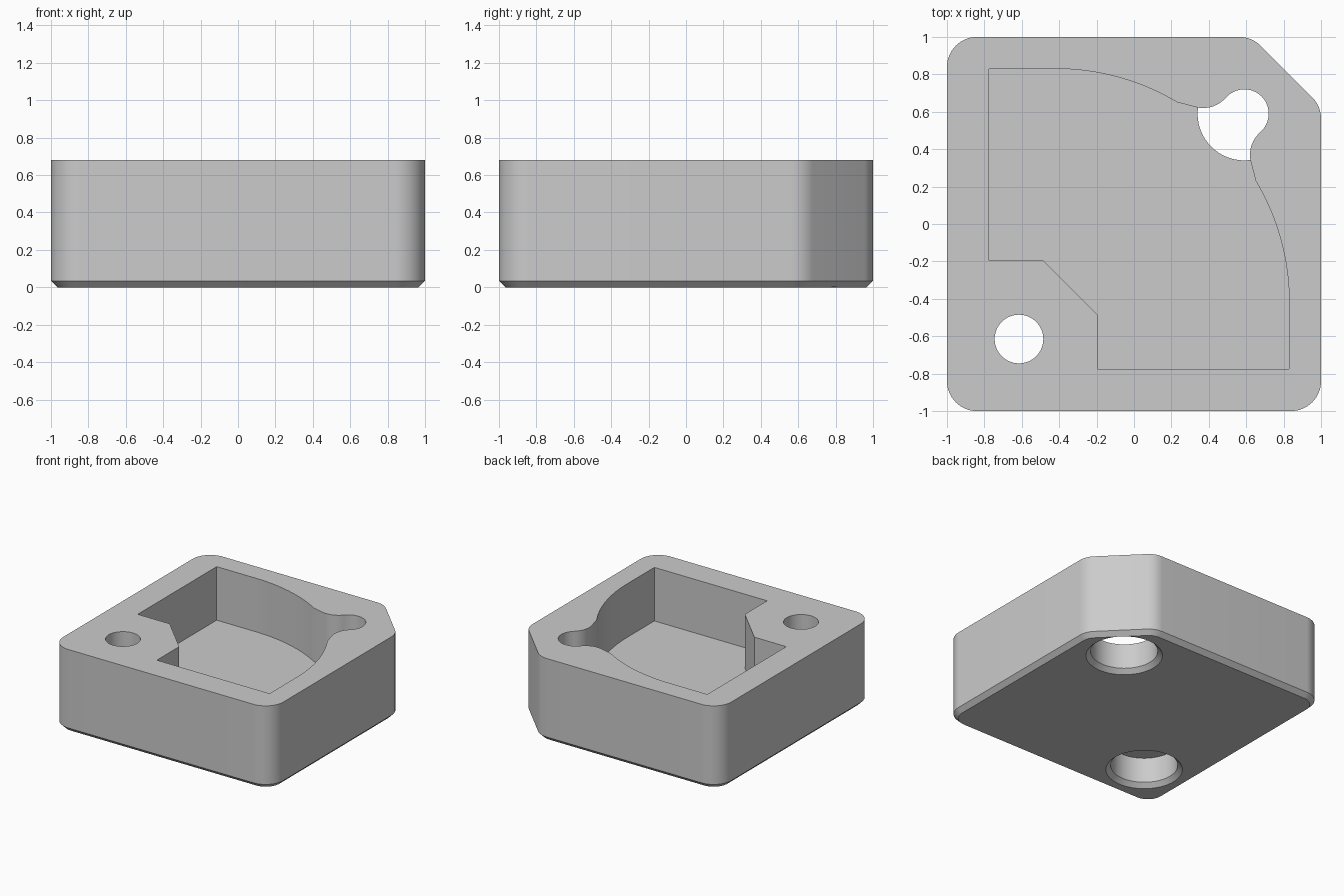
import bpy, bmesh
from math import sin, cos, radians

if "Cube" in bpy.data.objects:
    bpy.data.objects.remove(bpy.data.objects["Cube"], do_unlink=True)

HEIGHT, FLOOR, BEVEL, CORNER = 0.68, 0.24, 0.035, 0.16
HOLE_R, BORE_R = 0.13, 0.25

grey = bpy.data.materials.new("light grey")
grey.use_nodes = True
grey.diffuse_color = (0.6, 0.6, 0.6, 1)
grey.node_tree.nodes["Principled BSDF"].inputs["Base Color"].default_value = (0.6, 0.6, 0.6, 1)


def arc(cx, cy, r, a0, a1, n):
    """Points along an arc, angles in degrees, both ends included."""
    angles = [radians(a0 + (a1 - a0) * i / n) for i in range(n + 1)]
    return [(cx + r * cos(a), cy + r * sin(a)) for a in angles]


def circle(cx, cy, r):
    return arc(cx, cy, r, 0, 360, 64)[:-1]


def loft(name, *sections):
    """Closed solid through matching outlines, each given as (points, z)."""
    bm = bmesh.new()
    rings = [[bm.verts.new((x, y, z)) for x, y in pts] for pts, z in sections]
    for low, high in zip(rings, rings[1:]):
        for i in range(len(low)):
            j = (i + 1) % len(low)
            bm.faces.new((low[i], low[j], high[j], high[i]))
    bm.faces.new(rings[0][::-1])
    bm.faces.new(rings[-1])
    bmesh.ops.recalc_face_normals(bm, faces=bm.faces)
    mesh = bpy.data.meshes.new(name)
    bm.to_mesh(mesh)
    bm.free()
    mesh.materials.append(grey)
    obj = bpy.data.objects.new(name, mesh)
    bpy.context.collection.objects.link(obj)
    return obj


def block_outline(inset):
    """Rounded square with one corner cut off diagonally."""
    r, c, d = CORNER - inset, 1 - CORNER, 0.564
    return (arc(c, d, r, 0, 45, 8) + arc(d, c, r, 45, 90, 8)
            + arc(-c, c, r, 90, 180, 16) + arc(-c, -c, r, 180, 270, 16)
            + arc(c, -c, r, 270, 360, 16))


# Block with a bevelled bottom edge
body = loft("housing_block", (block_outline(BEVEL), 0),
            (block_outline(0), BEVEL), (block_outline(0), HEIGHT))

# Pocket outline: one half, then its mirror image across the diagonal
half = [(-0.485, -0.195), (-0.775, -0.195), (-0.775, 0.83)]
half += arc(-0.42, -0.44, 1.27, 90, 59.2, 16)       # bowed wall
half += arc(0.37, 0.78, 0.16, -104, -40.8, 12)      # neck fillet
half += arc(0.59, 0.59, HOLE_R, 139.2, 47, 16)[1:]  # rounded end
pocket = half + [(y, x) for x, y in reversed(half)]
cutters = [loft("pocket_cutter", (pocket, FLOOR), (pocket, 1))]

# Counterbores with a chamfered mouth, opened from below
for x, y in ((0.59, 0.59), (-0.615, -0.615)):
    cutters.append(loft("counterbore_cutter",
                        (circle(x, y, BORE_R + 2 * BEVEL), -BEVEL),
                        (circle(x, y, BORE_R), BEVEL),
                        (circle(x, y, BORE_R), FLOOR + 0.001)))

# Narrow through hole
hole = circle(-0.615, -0.615, HOLE_R)
cutters.append(loft("hole_cutter", (hole, 0.1), (hole, 1)))

# Cut everything out of the block
bpy.ops.object.select_all(action="DESELECT")
bpy.context.view_layer.objects.active = body
body.select_set(True)
for cutter in cutters:
    cutter.hide_render = True
    mod = body.modifiers.new("cut", "BOOLEAN")
    mod.operation, mod.solver, mod.object = "DIFFERENCE", "EXACT", cutter
    bpy.ops.object.modifier_apply(modifier=mod.name)
    bpy.data.objects.remove(cutter, do_unlink=True)

bpy.ops.object.shade_smooth_by_angle(angle=radians(30))
